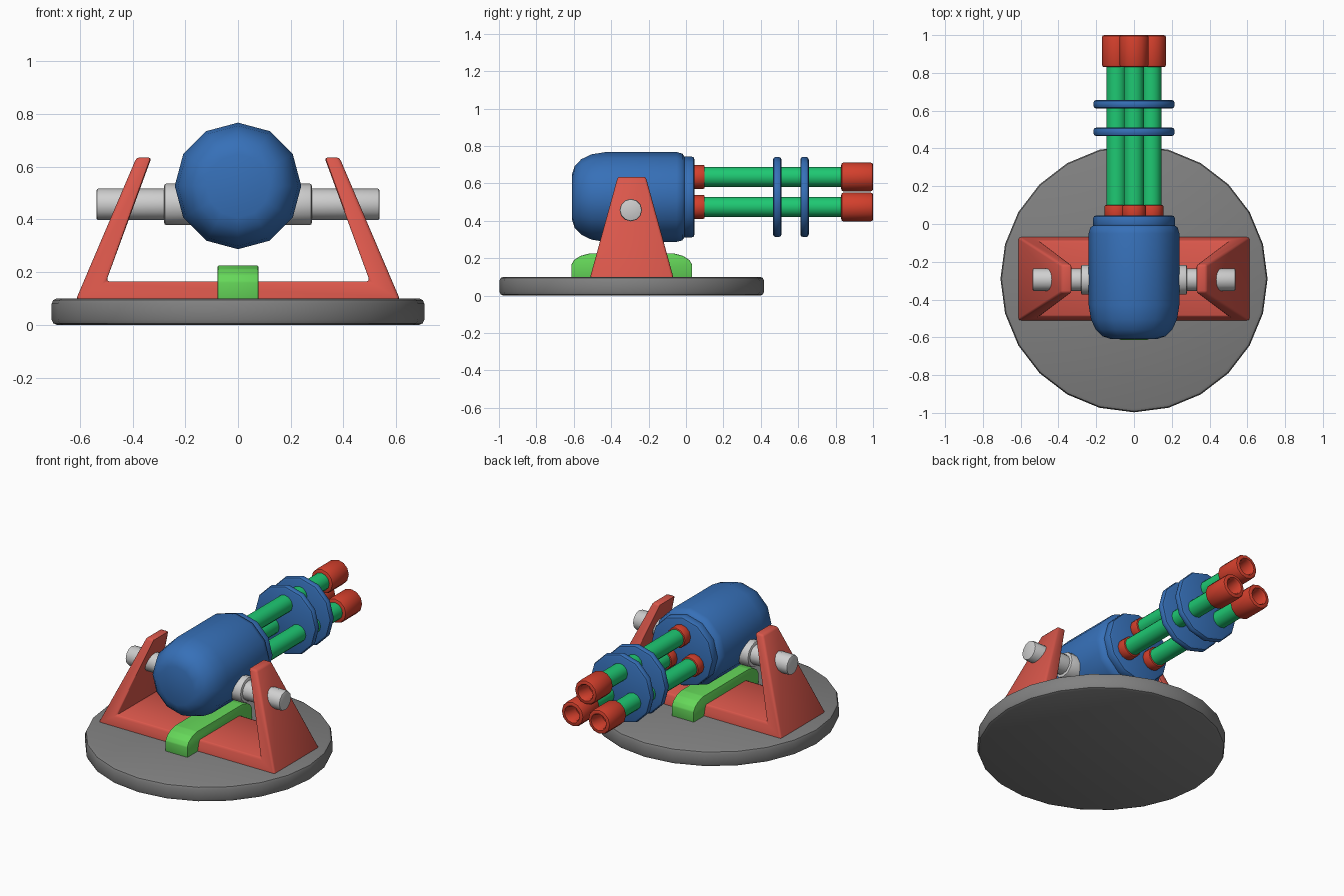
import bpy, bmesh, math
from mathutils import Vector

default = bpy.data.objects.get("Cube")
if default:
    bpy.data.objects.remove(default, do_unlink=True)


def material(name, rgb):
    m = bpy.data.materials.new(name)
    m.use_nodes = True
    m.diffuse_color = (*rgb, 1)
    m.node_tree.nodes["Principled BSDF"].inputs["Base Color"].default_value = (*rgb, 1)
    return m


GREY = material("base grey", (0.22, 0.22, 0.22))
WHITE = material("pin white", (0.62, 0.62, 0.62))
BLUE = material("housing blue", (0.037, 0.162, 0.48))
RED = material("frame red", (0.70, 0.095, 0.07))
BRIGHT_RED = material("muzzle red", (0.65, 0.05, 0.025))
GREEN = material("barrel green", (0.013, 0.58, 0.17))
LIME = material("strap green", (0.13, 0.68, 0.10))


def finish(name, bm, mat, angle=40):
    bmesh.ops.recalc_face_normals(bm, faces=bm.faces)
    mesh = bpy.data.meshes.new(name)
    bm.to_mesh(mesh)
    bm.free()
    mesh.materials.append(mat)
    ob = bpy.data.objects.new(name, mesh)
    bpy.context.collection.objects.link(ob)
    bpy.ops.object.select_all(action='DESELECT')
    ob.select_set(True)
    bpy.context.view_layer.objects.active = ob
    bpy.ops.object.shade_smooth_by_angle(angle=math.radians(angle))
    return ob


def lathe(name, profile, axis, centre, mat, sides=12):
    """Spin (radius, distance) pairs about an axis and cap both ends."""
    bm = bmesh.new()
    rings = []
    for r, t in profile:
        ring = []
        for i in range(sides):
            a = math.tau * i / sides
            c, s = r * math.cos(a), r * math.sin(a)
            p = {"X": (t, c, s), "Y": (c, t, s), "Z": (c, s, t)}[axis]
            ring.append(bm.verts.new(Vector(p) + Vector(centre)))
        rings.append(ring)
    for a, b in zip(rings, rings[1:]):
        for i in range(sides):
            j = (i + 1) % sides
            bm.faces.new((a[i], a[j], b[j], b[i]))
    bm.faces.new(rings[0])
    bm.faces.new(rings[-1])
    return finish(name, bm, mat)


def rounded(r, t0, t1, b):
    """Cylinder profile with softened rims."""
    k = b * 0.3
    return [(r - b, t0), (r - k, t0 + k), (r, t0 + b),
            (r, t1 - b), (r - k, t1 - k), (r - b, t1)]


def slab(name, front, back, mat, bevel):
    """Join two matching outlines into a solid with softened edges."""
    bm = bmesh.new()
    f = [bm.verts.new(p) for p in front]
    b = [bm.verts.new(p) for p in back]
    bm.faces.new(f)
    bm.faces.new(b)
    for i in range(len(f)):
        j = (i + 1) % len(f)
        bm.faces.new((f[i], f[j], b[j], b[i]))
    bmesh.ops.recalc_face_normals(bm, faces=bm.faces)
    bmesh.ops.bevel(bm, geom=list(bm.edges), offset=bevel, segments=2,
                    profile=0.5, affect='EDGES', clamp_overlap=True)
    return finish(name, bm, mat)


PIVOT_Y = -0.29
AXIS_Z = 0.527

# Round base
lathe("base", rounded(0.707, 0, 0.1, 0.02), "Z", (0, PIVOT_Y, 0), GREY, 24)

# Cradle: U-shaped outline that narrows towards the top
half = [(0.615, 0.095), (0.385, 0.635), (0.328, 0.635), (0.50, 0.165)]
outline = half + [(-x, z) for x, z in reversed(half)]


def depth(z):
    return 0.222 - (z - 0.1) * 0.275


slab("cradle", [(x, PIVOT_Y - depth(z), z) for x, z in outline],
     [(x, PIVOT_Y + depth(z), z) for x, z in outline], RED, 0.012)

# Strap over the cradle floor
strap_half = [(0.323, 0.095), (0.323, 0.165), (0.308, 0.19),
              (0.275, 0.212), (0.225, 0.225)]
strap = strap_half + [(-y, z) for y, z in reversed(strap_half)]
slab("strap", [(-0.077, PIVOT_Y + y, z) for y, z in strap],
     [(0.077, PIVOT_Y + y, z) for y, z in strap], LIME, 0.005)

# Pivot pins and collars
for side, s in (("left", 1), ("right", -1)):
    centre = (0, PIVOT_Y - 0.005, 0.457)
    lathe(side + "_pin", [(r, s * t) for r, t in rounded(0.06, 0.1, 0.537, 0.008)],
          "X", centre, WHITE)
    lathe(side + "_collar", [(r, s * t) for r, t in rounded(0.079, 0.1, 0.28, 0.008)],
          "X", centre, WHITE)

# Housing with a domed front and softer back
housing = [(0.12, -0.61), (0.165, -0.595), (0.202, -0.56), (0.228, -0.505),
           (0.24, -0.43), (0.24, -0.05), (0.232, -0.02), (0.205, 0.0)]
lathe("housing", housing, "Y", (0, 0, AXIS_Z), BLUE)
lathe("housing_flange", rounded(0.216, -0.02, 0.045, 0.014), "Y", (0, 0, AXIS_Z), BLUE)

# Barrel spacer discs
for i, y in enumerate((0.488, 0.634)):
    lathe(f"spacer_disc_{i + 1}", rounded(0.215, y - 0.023, y + 0.023, 0.016),
          "Y", (0, 0, AXIS_Z), BLUE)

# Three barrels, each with a root ring and a hollow muzzle
for i in range(3):
    a = math.radians(90 + 120 * i)
    centre = (0.107 * math.cos(a), 0, AXIS_Z + 0.107 * math.sin(a))
    lathe(f"barrel_{i + 1}", [(0.054, 0.02), (0.054, 0.87)], "Y", centre, GREEN)
    lathe(f"barrel_root_{i + 1}", rounded(0.064, 0.03, 0.1, 0.008), "Y", centre, BRIGHT_RED)
    muzzle = rounded(0.077, 0.83, 1.0, 0.012) + [(0.053, 1.0), (0.046, 0.99), (0.046, 0.9)]
    lathe(f"muzzle_{i + 1}", muzzle, "Y", centre, BRIGHT_RED)
